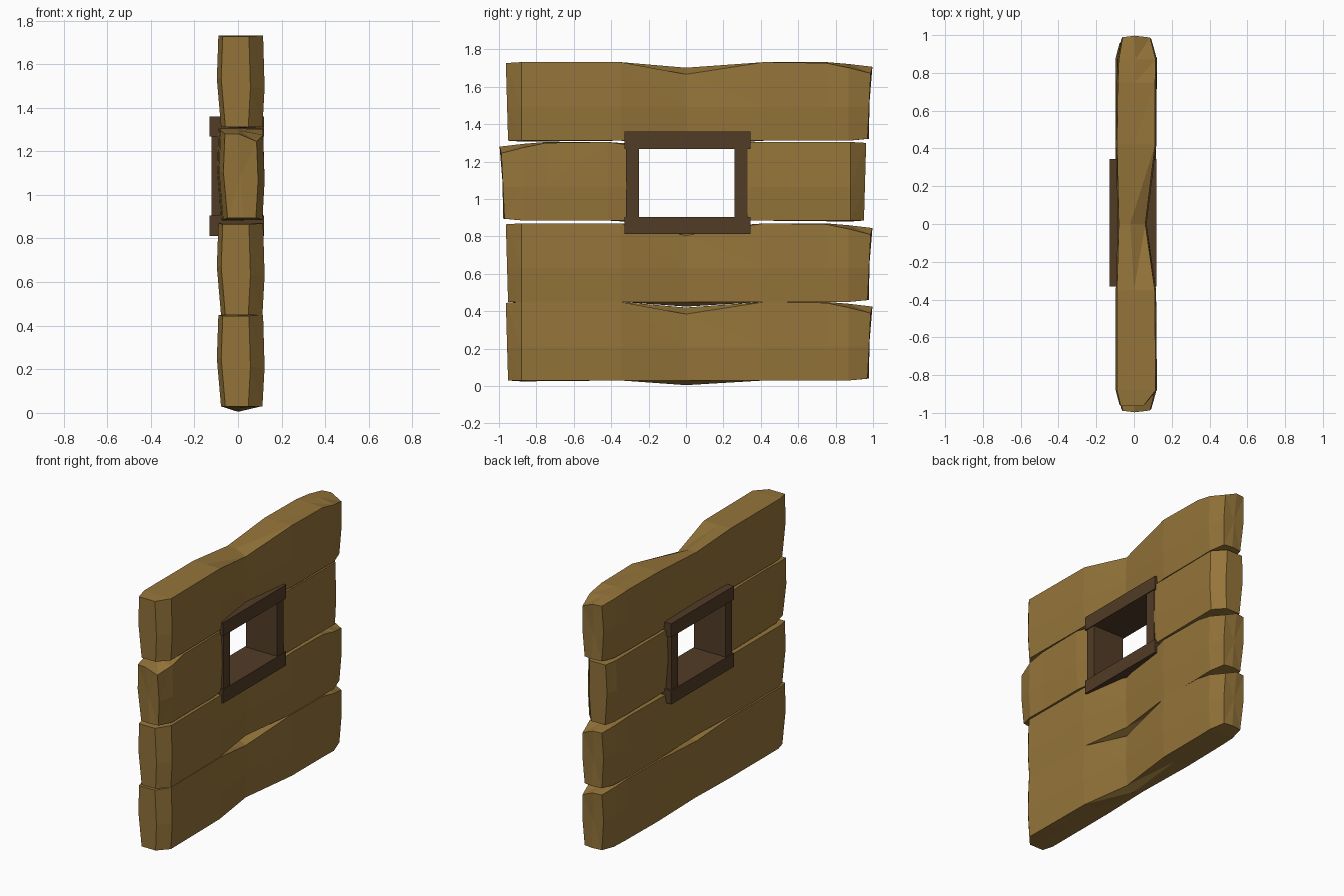
import bpy, bmesh

if "Cube" in bpy.data.objects:
    bpy.data.objects.remove(bpy.data.objects["Cube"])

def material(name, rgb):
    m = bpy.data.materials.new(name)
    m.diffuse_color = (*rgb, 1)
    m.use_nodes = True
    m.node_tree.nodes["Principled BSDF"].inputs["Base Color"].default_value = m.diffuse_color
    return m

LOG = material("light_timber", (0.30, 0.177, 0.042))
FRAME = material("dark_timber", (0.085, 0.045, 0.02))

# Hewn log stations: y, back x, front x, ridge top, front-edge top, belly bottom, edge bottom
STATIONS = [
    (-0.955, -0.07, 0.05, 0.415, 0.415, 0.00, 0.00),
    (-0.880, -0.09, 0.115, 0.42, 0.42, -0.005, 0.00),
    (-0.350, -0.09, 0.11, 0.42, 0.42, 0.00, 0.00),
    (0.000, -0.08, 0.06, 0.39, 0.355, -0.025, 0.00),
    (0.420, -0.09, 0.112, 0.42, 0.42, 0.00, 0.00),
    (0.750, -0.085, 0.112, 0.42, 0.415, 0.00, 0.00),
    (0.870, -0.08, 0.115, 0.41, 0.39, 0.00, 0.00),
    (0.980, -0.06, 0.085, 0.395, 0.36, 0.01, 0.01),
]

def finish(bm, name, mat):
    bmesh.ops.recalc_face_normals(bm, faces=bm.faces)
    me = bpy.data.meshes.new(name)
    bm.to_mesh(me)
    bm.free()
    me.materials.append(mat)
    ob = bpy.data.objects.new(name, me)
    bpy.context.collection.objects.link(ob)
    return ob

def log(name, base, flip=1, cut=0):
    """Loft the stations; flip mirrors in y, cut keeps one side of the window."""
    bm = bmesh.new()
    rings = []
    last = len(STATIONS) - 1
    for i, (y, xl, xr, zt, ztr, zb, zbr) in enumerate(STATIONS):
        mid = (xl + xr) / 2 - 0.01
        section = [(xl - 0.007, 0.22), (xl, zt), (mid, zt), (xr, ztr),
                   (xr + 0.007, 0.18), (xr - 0.003, zbr), (mid + 0.02, zb), (xl + 0.012, zbr)]
        ring = []
        for x, z in section:
            yy = y
            if i in (0, last):      # end caps lean outwards at the top
                yy += (0.02 if i else -0.012) * (z / 0.42 - (0.5 if i else 0.3))
                if abs(x - mid) < 0.03 and i:
                    yy += 0.008
            ring.append(bm.verts.new((x, yy * flip, base + z)))
        rings.append(ring)
    n = len(rings[0])
    for a, b in zip(rings, rings[1:]):
        for k in range(n):
            j = (k + 1) % n
            bm.faces.new((a[k], a[j], b[j]))
            bm.faces.new((a[k], b[j], b[k]))
    # fan the caps from a central point
    for ring in (rings[0], rings[-1]):
        bmesh.ops.poke(bm, faces=[bm.faces.new(ring)])
    if cut:
        bmesh.ops.bisect_plane(bm, geom=bm.verts[:] + bm.edges[:] + bm.faces[:],
                               plane_co=(0, cut * 0.29, 0), plane_no=(0, -cut, 0), clear_outer=True)
        bmesh.ops.holes_fill(bm, edges=[e for e in bm.edges if e.is_boundary])
    return finish(bm, name, LOG)

def box(name, x, y, z):
    bm = bmesh.new()
    bmesh.ops.create_cube(bm, size=1)
    for v in bm.verts:
        v.co = [lim[0] if c < 0 else lim[1] for c, lim in zip(v.co, (x, y, z))]
    return finish(bm, name, FRAME)

# Stacked wall logs; the third course is mirrored and split by the window
log("bottom_log", 0.03)
log("second_log", 0.45)
log("window_log_left", 0.885, -1, -1)
log("window_log_right", 0.885, -1, 1)
log("top_log", 1.312)

# Window frame
box("window_lintel", (-0.13, 0.12), (-0.33, 0.345), (1.268, 1.36))
box("window_sill", (-0.13, 0.12), (-0.33, 0.345), (0.812, 0.905))
box("window_post_left", (-0.122, 0.114), (-0.32, -0.25), (0.90, 1.275))
box("window_post_right", (-0.122, 0.114), (0.258, 0.33), (0.90, 1.275))
